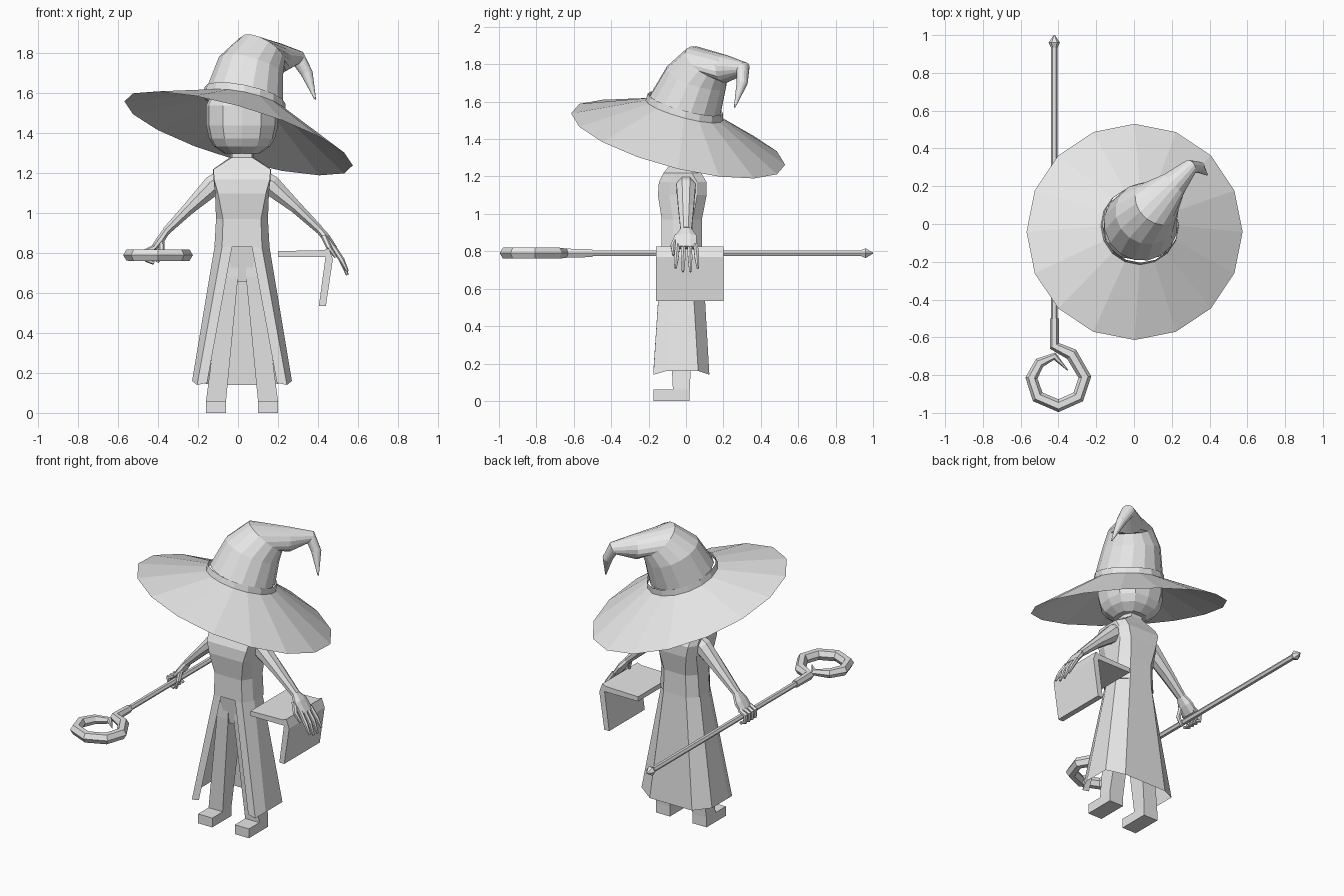
import bpy, bmesh, math
from mathutils import Vector

grey = bpy.data.materials.new("plain grey")
grey.diffuse_color = (0.8, 0.8, 0.8, 1)


def loft(name, rings, closed=True, caps=True):
    """Skin a list of equally long point rings."""
    bm = bmesh.new()
    rows = [[bm.verts.new(p) for p in r] for r in rings]
    n = len(rows[0])
    for a, b in zip(rows, rows[1:]):
        for i in range(n if closed else n - 1):
            j = (i + 1) % n
            bm.faces.new((a[i], a[j], b[j], b[i]))
    if caps:
        bm.faces.new(rows[0][::-1])
        bm.faces.new(rows[-1])
    bmesh.ops.recalc_face_normals(bm, faces=bm.faces)
    me = bpy.data.meshes.new(name)
    bm.to_mesh(me)
    bm.free()
    me.materials.append(grey)
    ob = bpy.data.objects.new(name, me)
    bpy.context.collection.objects.link(ob)
    return ob


def tube(name, pts, radii, sides=6, u=(0, 1, 0), normals=None):
    """Sweep a polygon along a path; a radius may be a pair (along u, across u)."""
    pts = [Vector(p) for p in pts]
    u, rings, last = Vector(u), [], None
    for i, p in enumerate(pts):
        if normals:
            t = Vector(normals[i]).normalized()
        else:
            d0 = (p - pts[i - 1]).normalized() if i else Vector()
            d1 = (pts[i + 1] - p).normalized() if i < len(pts) - 1 else Vector()
            t = (d0 + d1).normalized()
        if last:
            u = last.rotation_difference(t) @ u
        u = (u - t * u.dot(t)).normalized()
        v, last = t.cross(u), t
        ru, rv = radii[i] if isinstance(radii[i], tuple) else (radii[i], radii[i])
        rings.append([p + u * ru * math.cos(a) + v * rv * math.sin(a)
                      for a in (2 * math.pi * (k + 0.5) / sides for k in range(sides))])
    return loft(name, rings)


CX = 0.02  # the body sits slightly off centre


def body_ring(z, b, w, yf, yb):
    half = [(b, yf), (w, yf + 0.06), (w, yb - 0.05), (b * 0.8, yb)]
    return [(CX + x, y, z) for x, y in half] + [(CX - x, y, z) for x, y in half[::-1]]


# torso with shoulders and neck
loft("torso", [body_ring(*r) for r in (
    (0.83, 0.10, 0.138, -0.13, 0.085), (0.97, 0.095, 0.13, -0.13, 0.085),
    (1.10, 0.12, 0.135, -0.15, 0.11), (1.17, 0.14, 0.143, -0.145, 0.11),
    (1.22, 0.143, 0.145, -0.12, 0.08), (1.28, 0.05, 0.06, -0.07, 0.05),
    (1.33, 0.05, 0.06, -0.07, 0.05))])


# robe skirt, split at the front
def skirt_ring(z, a, b, w, c, yf, yb, lift):
    half = [(a, yf, z + lift / 2), (b, yf, z), (w, yf + 0.07, z + lift),
            (w, yb - 0.06, z + lift), (c, yb, z)]
    return [(CX + x, y, h) for x, y, h in half] + [(CX - x, y, h) for x, y, h in half[::-1]]


loft("robe_skirt", [skirt_ring(0.83, 0.05, 0.10, 0.138, 0.08, -0.13, 0.085, 0),
                    skirt_ring(0.14, 0.175, 0.225, 0.25, 0.15, -0.175, 0.125, 0.02)],
     closed=False, caps=False)


# pelvis, legs and boots
def rect(x0, x1, y0, y1, z):
    return [(x0, y0, z), (x1, y0, z), (x1, y1, z), (x0, y1, z)]


loft("pelvis", [rect(CX - 0.04, CX + 0.04, -0.09, 0.05, 0.655),
                rect(CX - 0.08, CX + 0.08, -0.115, 0.06, 0.84)])
for s, side in ((-1, "right"), (1, "left")):
    loft(side + "_leg", [rect(CX + s * 0.08, CX + s * 0.18, -0.07, 0.02, 0.06),
                         rect(CX + s * 0.02, CX + s * 0.10, -0.10, 0.05, 0.68),
                         rect(CX + s * 0.02, CX + s * 0.08, -0.10, 0.05, 0.82)])
    loft(side + "_boot", [rect(CX + s * 0.08, CX + s * 0.18, -0.175, 0.02, z) for z in (0, 0.06)])

# head: rounded block
head = []
for z, r in ((1.30, 0.09), (1.335, 0.14), (1.375, 0.165), (1.44, 0.18), (1.54, 0.18), (1.60, 0.15)):
    ring = []
    for k in range(12):
        c, s = math.cos(k * math.pi / 6), math.sin(k * math.pi / 6)
        m = (abs(c) ** 2.6 + abs(s) ** 2.6) ** (-1 / 2.6)
        ring.append((CX + r * m * c, -0.01 + r * m * s, z))
    head.append(ring)
loft("head", head)


# hat brim: tilted sixteen-sided cone
def tilted(cx, cy, cz, r, sx, sy):
    pts = []
    for k in range(16):
        a = 2 * math.pi * k / 16
        x, y = r * math.cos(a), r * math.sin(a)
        pts.append((cx + x, cy + y, cz + sx * x + sy * y))
    return pts


loft("hat_brim", [tilted(0.03, -0.01, 1.555, 0.205, -0.2, -0.26),
                  tilted(0.003, -0.042, 1.40, 0.572, -0.28, -0.24)], caps=False)

# hat band and bent crown
tilt = (0.2, 0.26, 1)
loft("hat_band", [tilted(0.03, -0.01, 1.55, 0.207, -0.2, -0.26),
                  tilted(0.035, -0.003, 1.59, 0.202, -0.2, -0.26)], caps=False)
tube("hat_crown",
     [(0.035, -0.003, 1.585), (0.065, 0.055, 1.73), (0.12, 0.11, 1.81), (0.21, 0.21, 1.775),
      (0.302, 0.305, 1.775), (0.345, 0.30, 1.70), (0.387, 0.26, 1.57)],
     [0.198, 0.17, 0.13, 0.075, 0.04, 0.03, 0.004], 16, (1, 0, 0),
     [tilt, (0.3, 0.32, 1), (1, 1, 1.6), (1, 1, 0), (1, 0.7, -0.7), (0.3, -0.2, -1), (0.3, -0.3, -1)])

# arms
tube("right_arm", [(-0.08, 0, 1.17), (-0.125, 0, 1.14), (-0.25, 0, 1.02), (-0.36, 0, 0.91)],
     [(0.05, 0.05), (0.055, 0.055), (0.045, 0.033), (0.032, 0.022)], 8)
tube("left_arm", [(0.12, 0, 1.17), (0.165, 0, 1.14), (0.29, 0, 1.03), (0.41, 0, 0.915)],
     [(0.05, 0.05), (0.055, 0.055), (0.045, 0.033), (0.032, 0.022)], 8)

# hand gripping the staff
tube("right_palm", [(-0.355, 0, 0.915), (-0.39, 0, 0.865), (-0.425, 0, 0.82)],
     [(0.03, 0.02), (0.058, 0.022), (0.06, 0.016)], 8)
for i in range(4):
    y = -0.048 + 0.032 * i
    tube("right_finger", [(-0.415, y, 0.83), (-0.458, y, 0.81), (-0.455, y, 0.765), (-0.42, y, 0.75)],
         [0.014, 0.015, 0.013, 0.009])
tube("right_thumb", [(-0.385, -0.03, 0.87), (-0.383, -0.055, 0.81), (-0.405, -0.05, 0.755)],
     [0.016, 0.014, 0.009])

# hand resting on the book
tube("left_palm", [(0.405, 0, 0.92), (0.44, 0, 0.88), (0.485, 0, 0.82)],
     [(0.03, 0.02), (0.06, 0.022), (0.06, 0.016)], 8)
for i in range(4):
    y = -0.045 + 0.032 * i
    tip = 0.69 if i in (1, 2) else 0.71
    tube("left_finger", [(0.475, y, 0.835), (0.52, y * 1.15, 0.765), (0.548, y * 1.25, tip)],
         [0.014, 0.014, 0.007])
tube("left_thumb", [(0.43, -0.045, 0.885), (0.455, -0.07, 0.83), (0.49, -0.065, 0.78)],
     [0.016, 0.014, 0.008])

# open book folded over its spine
book = [(0.20, 0.78), (0.20, 0.81), (0.43, 0.815), (0.455, 0.825), (0.475, 0.77),
        (0.44, 0.535), (0.405, 0.535), (0.438, 0.78)]
loft("book", [[(x, y, z) for x, z in book] for y in (-0.16, 0.20)])

# staff: shaft, pointed end, curled head
SX, SZ = -0.422, 0.79
tube("staff_shaft", [(SX, 0.95, SZ), (SX, -0.52, SZ)], [0.017, 0.017], 6, (0, 0, 1))
tube("staff_point", [(SX, 0.935, SZ), (SX, 0.96, SZ), (SX, 1.0, SZ)], [0.018, 0.03, 0.003], 6, (0, 0, 1))
curl = [(SX, -0.50), (SX, -0.645), (-0.33, -0.69), (-0.26, -0.81), (-0.295, -0.915), (-0.40, -0.962),
        (-0.51, -0.915), (-0.543, -0.815), (-0.50, -0.735), (-0.42, -0.70), (-0.35, -0.775)]
tube("staff_curl", [(x, y, SZ) for x, y in curl],
     [0.024, 0.028, 0.034, 0.034, 0.034, 0.034, 0.034, 0.032, 0.028, 0.02, 0.003], 6, (0, 0, 1))
